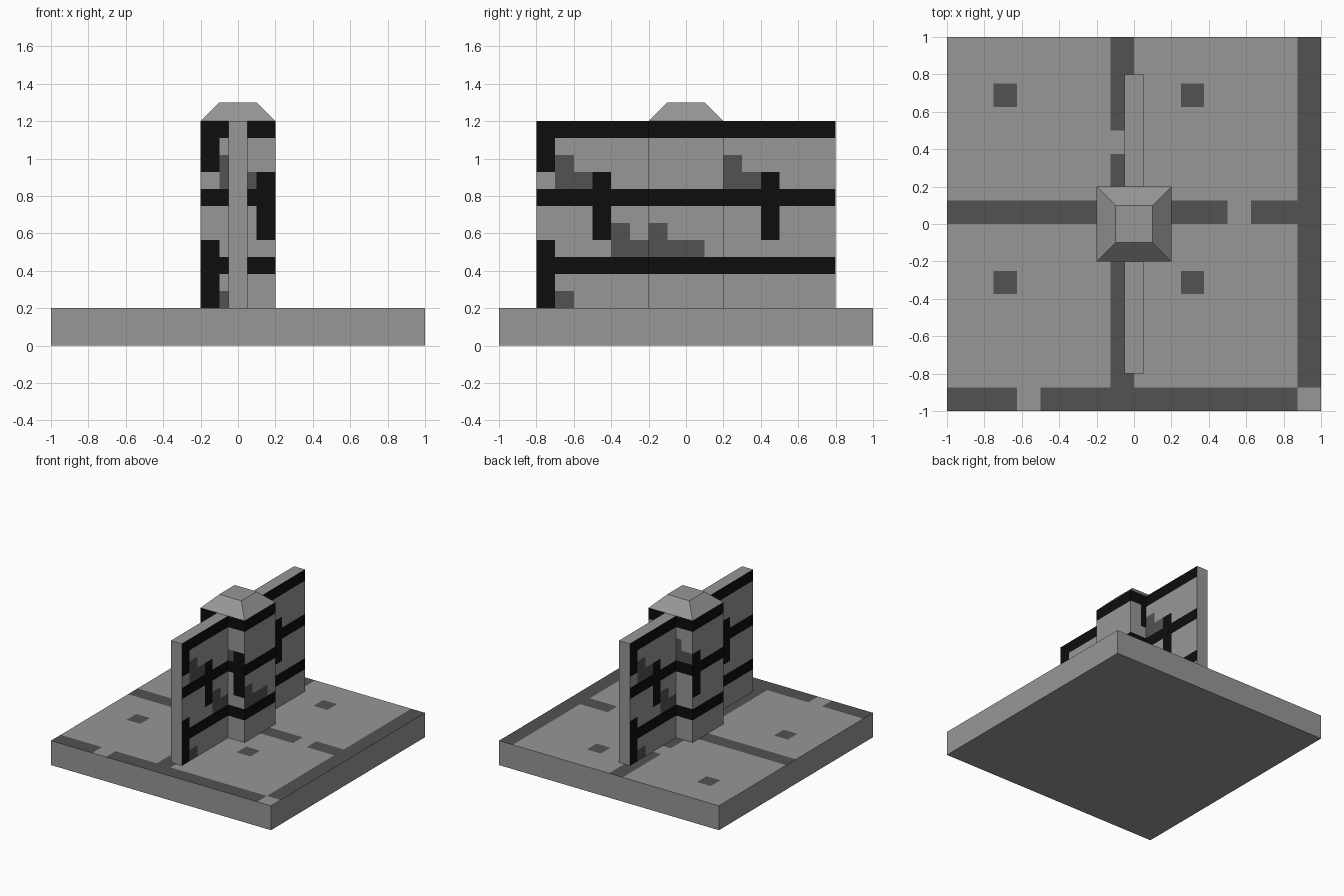
import bpy, bmesh
from mathutils import Vector

if "Cube" in bpy.data.objects:
    bpy.data.objects.remove(bpy.data.objects["Cube"])


def material(name, v):
    m = bpy.data.materials.new(name)
    m.diffuse_color = (v, v, v, 1)
    m.use_nodes = True
    m.node_tree.nodes["Principled BSDF"].inputs["Base Color"].default_value = m.diffuse_color
    return m


MATS = [material("light_stone", 0.31), material("dark_stone", 0.085), material("black_mortar", 0.004)]
LIGHT, DARK, BLACK = 0, 1, 2


def box(name, lo, hi, cuts, rule, shape=None):
    """Box from lo to hi, sliced at cuts[axis]; rule(centre, normal) picks each face colour."""
    bm = bmesh.new()
    bmesh.ops.create_cube(bm, size=1)
    for v in bm.verts:
        v.co = Vector([hi[i] if v.co[i] > 0 else lo[i] for i in range(3)])
    if shape:
        shape(bm)
    for axis, values in enumerate(cuts):
        n = Vector([float(i == axis) for i in range(3)])
        for c in values:
            if lo[axis] + 1e-4 < c < hi[axis] - 1e-4:
                bmesh.ops.bisect_plane(bm, geom=bm.verts[:] + bm.edges[:] + bm.faces[:],
                                       plane_co=n * c, plane_no=n, dist=1e-5)
    bm.normal_update()
    for f in bm.faces:
        f.material_index = rule(f.calc_center_median(), f.normal)
    me = bpy.data.meshes.new(name)
    bm.to_mesh(me)
    bm.free()
    for m in MATS:
        me.materials.append(m)
    ob = bpy.data.objects.new(name, me)
    bpy.context.collection.objects.link(ob)
    return ob


# Paving pattern on the base, in eighths: x0, x1, y0, y1
PAVING = [(7, 8, -7, 8), (-8, -5, -8, -7), (-4, 7, -8, -7),
          (-8, 4, 0, 1), (5, 8, 0, 1), (-1, 0, -8, 3), (-1, 0, 4, 8)]
PAVING += [(x, x + 1, y, y + 1) for x in (-6, 2) for y in (-3, 5)]


def paving(c, n):
    if n.z < 0.5:
        return LIGHT
    x, y = c.x * 8, c.y * 8
    return DARK if any(a < x < b and d < y < e for a, b, d, e in PAVING) else LIGHT


# Brick pattern: 16 columns of 0.1, 11 courses; worn patches are steps at brick corners
JOINTS = {0: (0, 9), 1: (3, 12), 2: (0, 9)}
WORN = {(1, 0), (4, 3), (4, 4), (5, 3), (6, 3),
        (1, 7), (1, 8), (2, 7), (10, 7), (10, 8), (11, 7)}


def brick(col, z):
    col, row = int(col), int((z - 0.2) * 11)
    if row % 4 == 2 or col in JOINTS[row // 4]:
        return BLACK
    return DARK if (col, row) in WORN else LIGHT


def wall_rule(c, n):
    if abs(n.x) < 0.5:
        return LIGHT
    return brick((0.8 + (c.y if n.x > 0 else -c.y)) * 10, c.z)


def pillar_rule(c, n):
    # The brick pattern wraps around: front, right, back, left
    if abs(n.z) > 0.5:
        return LIGHT
    if n.y < -0.5:
        return brick((c.x + 0.2) * 10, c.z)
    if n.x > 0.5:
        return brick(4 + (c.y + 0.2) * 10, c.z)
    if n.y > 0.5:
        return brick(8 + (0.2 - c.x) * 10, c.z)
    return brick(12 + (0.2 - c.y) * 10, c.z)


def taper(bm):
    for v in bm.verts:
        if v.co.z > 1.25:
            v.co.x *= 0.5
            v.co.y *= 0.5


eighths = [i / 8 for i in range(-7, 8)]
tenths = [i / 10 for i in range(-7, 8)]
courses = [0.2 + i / 11 for i in range(1, 11)]

# Paved base slab, thin brick wall, square pillar and its sloped cap
box("base_slab", (-1, -1, 0), (1, 1, 0.2), (eighths, eighths, []), paving)
box("brick_wall", (-0.05, -0.8, 0.2), (0.05, 0.8, 1.2), ([], tenths, courses), wall_rule)
box("pillar", (-0.2, -0.2, 0.2), (0.2, 0.2, 1.2), (tenths, tenths, courses), pillar_rule)
box("pillar_cap", (-0.2, -0.2, 1.2), (0.2, 0.2, 1.3), ([], [], []), lambda c, n: LIGHT, taper)
